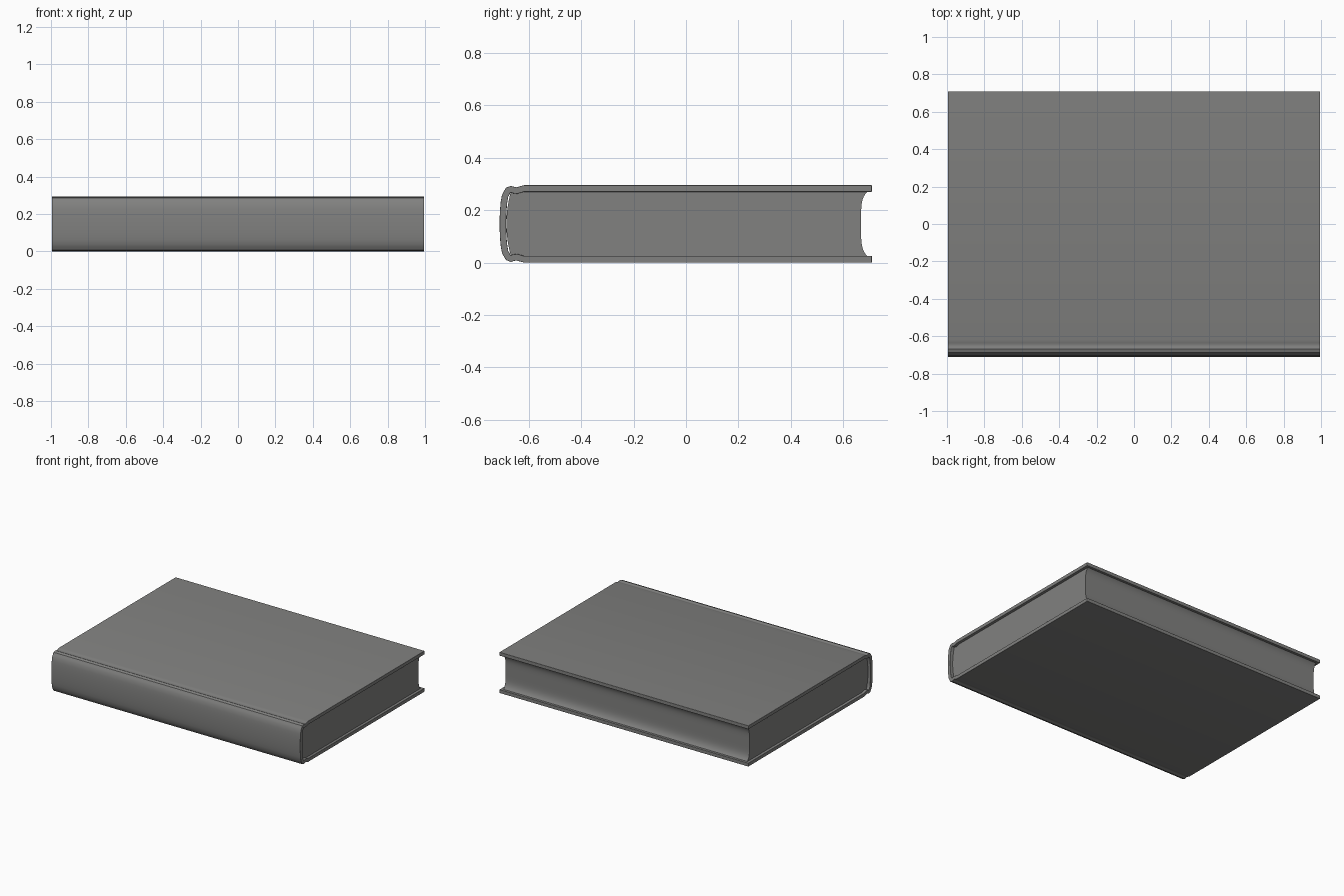
import bpy, bmesh, math
from mathutils import Vector

if "Cube" in bpy.data.objects:
    bpy.data.objects.remove(bpy.data.objects["Cube"])

grey = bpy.data.materials.new("book grey")
grey.diffuse_color = (0.22, 0.22, 0.215, 1)
grey.use_nodes = True
grey.node_tree.nodes["Principled BSDF"].inputs["Base Color"].default_value = grey.diffuse_color


def extrude_profile(name, pts, half, bevel):
    """Extrude a closed (y, z) outline along x, with softened edges."""
    bm = bmesh.new()
    a = [bm.verts.new((-half, y, z)) for y, z in pts]
    b = [bm.verts.new((half, y, z)) for y, z in pts]
    bm.faces.new(a)
    bm.faces.new(b)
    n = len(pts)
    for i in range(n):
        j = (i + 1) % n
        bm.faces.new((a[i], a[j], b[j], b[i]))
    bmesh.ops.recalc_face_normals(bm, faces=bm.faces)
    me = bpy.data.meshes.new(name)
    bm.to_mesh(me)
    bm.free()
    me.materials.append(grey)
    ob = bpy.data.objects.new(name, me)
    bpy.context.collection.objects.link(ob)
    if bevel:
        m = ob.modifiers.new("soft edges", "BEVEL")
        m.width, m.segments = bevel, 3
        m.limit_method, m.angle_limit = "ANGLE", math.radians(50)
    bpy.context.view_layer.objects.active = ob
    ob.select_set(True)
    bpy.ops.object.shade_smooth_by_angle(angle=math.radians(35))
    ob.select_set(False)
    return ob


def ribbon(path, t):
    """Thicken an open (y, z) path into a closed outline."""
    left, right = [], []
    for i, p in enumerate(path):
        d = (Vector(path[min(i + 1, len(path) - 1)]) - Vector(path[max(i - 1, 0)])).normalized()
        nrm = Vector((-d.y, d.x)) * t / 2
        left.append(tuple(Vector(p) + nrm))
        right.append(tuple(Vector(p) - nrm))
    return left + right[::-1]


MID, H = 0.1475, 0.295

# Wraparound cover: boards, hinge grooves and rounded spine
T = 0.025
half_path = [(0.709, 0.135), (-0.618, 0.135), (-0.632, 0.131), (-0.645, 0.127),
             (-0.658, 0.129), (-0.668, 0.1325), (-0.678, 0.129), (-0.684, 0.118)]
spine = [(-0.684 - 0.0145 * math.cos(a), 0.118 * math.sin(a))
         for a in [math.radians(d) for d in (65, 45, 30, 15, 0, -15, -30, -45, -65)]]
path = half_path + spine + [(y, -z) for y, z in reversed(half_path)]
path = [(y, z + MID) for y, z in path]
extrude_profile("cover", ribbon(path, T), 0.995, 0.008)

# Page block: rounded back, hollow fore edge
steps = [i / 12 for i in range(-12, 13)]
top = H - T + 0.004 - MID
back = [(-0.668 - 0.017 * (1 - s * s), MID + top * 0.97 * s) for s in steps]
fore = [(0.668 + 0.027 * abs(s) ** 5, MID + top * s) for s in reversed(steps)]
extrude_profile("pages", back + fore, 0.975, 0)
